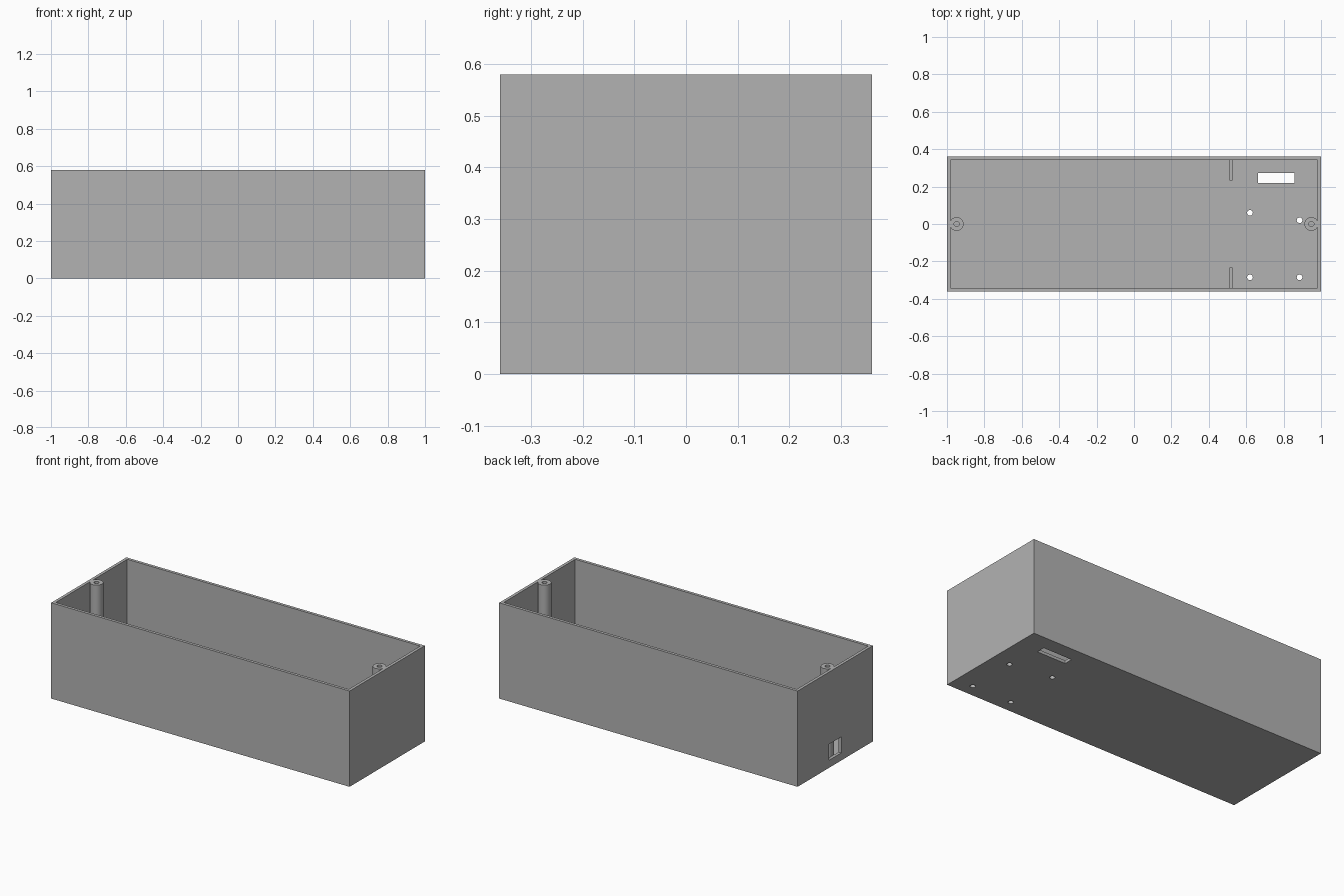
import bpy, math

cube = bpy.data.objects.get("Cube")
if cube:
    bpy.data.objects.remove(cube, do_unlink=True)

LENGTH, DEPTH, HEIGHT, WALL = 2.0, 0.72, 0.58, 0.018
X, Y = LENGTH / 2, DEPTH / 2

grey = bpy.data.materials.new("matte_grey")
grey.use_nodes = True
grey.diffuse_color = (0.45, 0.45, 0.45, 1)
grey.node_tree.nodes["Principled BSDF"].inputs["Base Color"].default_value = (0.45, 0.45, 0.45, 1)


def box(name, low, high):
    """Axis-aligned box between two corners."""
    centre = [(a + b) / 2 for a, b in zip(low, high)]
    bpy.ops.mesh.primitive_cube_add(size=1, location=centre)
    ob = bpy.context.object
    ob.name = name
    ob.scale = [b - a for a, b in zip(low, high)]
    bpy.ops.object.transform_apply(location=True, rotation=True, scale=True)
    ob.data.materials.append(grey)
    return ob


def rod(name, x, y, radius, bottom, top):
    """Upright cylinder."""
    bpy.ops.mesh.primitive_cylinder_add(vertices=32, radius=radius, depth=top - bottom,
                                        location=(x, y, (bottom + top) / 2))
    ob = bpy.context.object
    ob.name = name
    bpy.ops.object.transform_apply(location=True, rotation=True, scale=True)
    ob.data.materials.append(grey)
    return ob


def combine(target, tool, operation):
    """Apply a boolean and discard the tool."""
    mod = target.modifiers.new("combine", "BOOLEAN")
    mod.operation, mod.object, mod.solver = operation, tool, "EXACT"
    bpy.context.view_layer.objects.active = target
    bpy.ops.object.modifier_apply(modifier=mod.name)
    bpy.data.objects.remove(tool, do_unlink=True)


# Open-topped enclosure
case = box("enclosure", (-X, -Y, 0), (X, Y, HEIGHT))
combine(case, box("cavity", (-X + WALL, -Y + WALL, WALL), (X - WALL, Y - WALL, 1)), "DIFFERENCE")

# Screw posts at both ends, each with a blind bore
for side in (-1, 1):
    x = side * 0.948
    combine(case, rod("screw_post", x, 0, 0.037, WALL / 2, HEIGHT), "UNION")
    combine(case, rod("bore", x, 0, 0.014, HEIGHT - 0.2, 1), "DIFFERENCE")

# Low ribs on the long walls
for side in (-1, 1):
    ys = sorted((side * 0.232, side * (Y - WALL / 2)))
    combine(case, box("rib", (0.511, ys[0], WALL / 2), (0.527, ys[1], 0.15)), "UNION")

# Mounting holes and slot through the floor
for x, y in ((0.62, 0.06), (0.885, 0.02), (0.62, -0.285), (0.885, -0.285)):
    combine(case, rod("floor_hole", x, y, 0.015, -0.1, 0.1), "DIFFERENCE")
combine(case, box("slot", (0.664, 0.219, -0.1), (0.857, 0.272, 0.1)), "DIFFERENCE")

# Socket opening in the end wall
combine(case, box("opening", (-X - 0.1, -0.058, 0.046), (-X + WALL + 0.0005, 0.058, 0.143)), "DIFFERENCE")

bpy.ops.object.select_all(action="DESELECT")
case.select_set(True)
bpy.context.view_layer.objects.active = case
bpy.ops.object.shade_smooth_by_angle(angle=math.radians(30))
